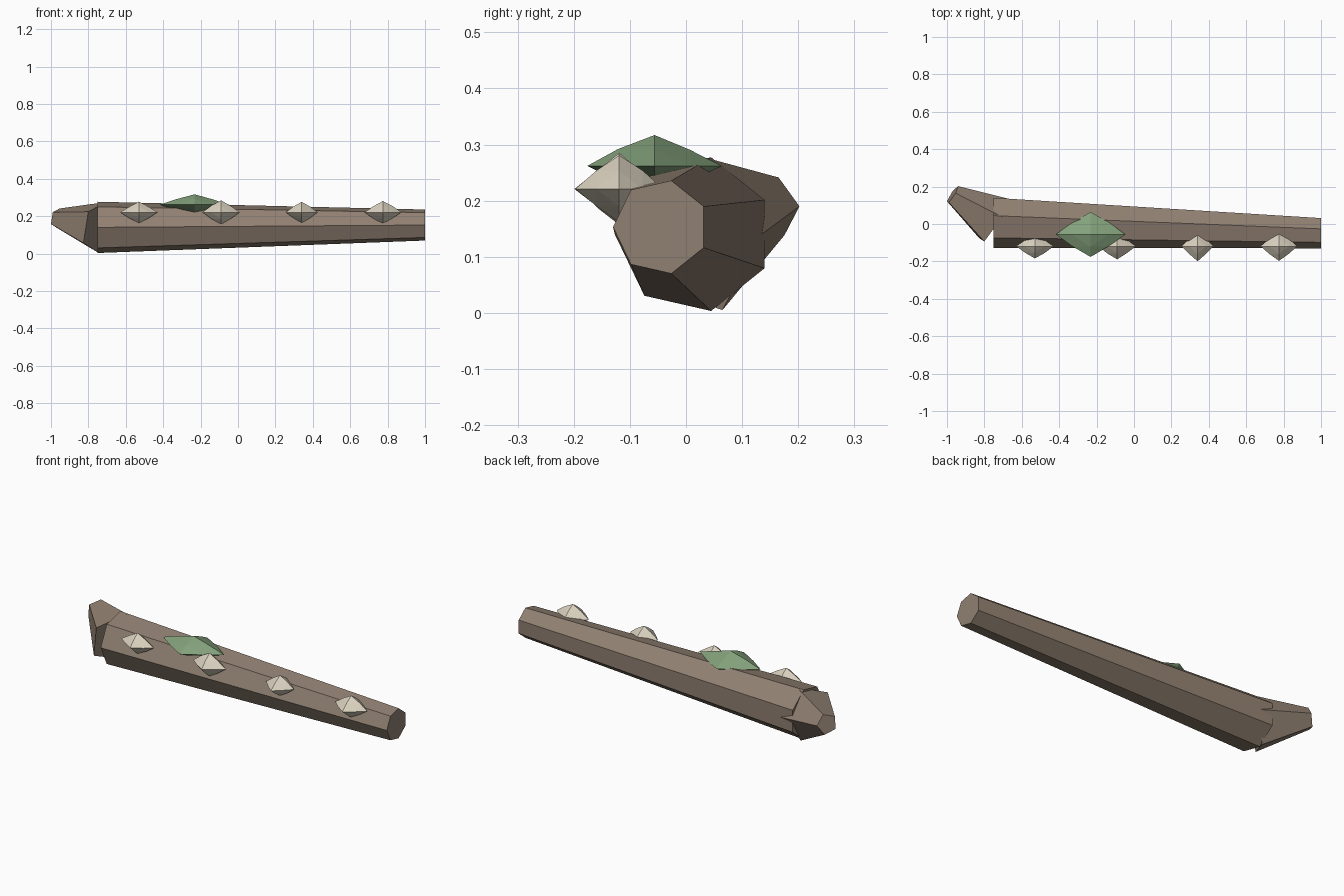
import bpy, bmesh, random
from math import cos, sin, tau, pi
from mathutils import Vector

if "Cube" in bpy.data.objects:
    bpy.data.objects.remove(bpy.data.objects["Cube"])

random.seed(4)


def material(name, rgb):
    m = bpy.data.materials.new(name)
    m.diffuse_color = (*rgb, 1)
    m.use_nodes = True
    m.node_tree.nodes["Principled BSDF"].inputs["Base Color"].default_value = m.diffuse_color
    return m


bark = material("bark", (0.28, 0.215, 0.165))
cream = material("mushroom_cream", (0.70, 0.64, 0.52))
moss_green = material("moss_green", (0.23, 0.36, 0.20))


def finish(name, bm, mat):
    bmesh.ops.recalc_face_normals(bm, faces=bm.faces)
    me = bpy.data.meshes.new(name)
    bm.to_mesh(me)
    bm.free()
    me.materials.append(mat)
    ob = bpy.data.objects.new(name, me)
    bpy.context.collection.objects.link(ob)
    return ob


def tapered(name, sides, rings, u, w, start, mat):
    """Capped prism lofted through (centre, radius) rings lying in the u-w plane."""
    bm = bmesh.new()
    loops = []
    for c, r in rings:
        angles = [start + tau * i / sides for i in range(sides)]
        loops.append([bm.verts.new(Vector(c) + r * (cos(a) * u + sin(a) * w)) for a in angles])
    for a, b in zip(loops, loops[1:]):
        for i in range(sides):
            j = (i + 1) % sides
            bm.faces.new((a[i], a[j], b[j], b[i]))
    bm.faces.new(loops[0])
    bm.faces.new(loops[-1])
    return finish(name, bm, mat)


def lump(name, centre, size, mat, bulge=1.06, jitter=0.03):
    """Flattened octahedron, each edge split once."""
    bm = bmesh.new()
    axes = [Vector(v) for v in ((1, 0, 0), (0, 1, 0), (-1, 0, 0), (0, -1, 0))]
    ring = [bm.verts.new(v) for v in axes]
    for z in (1, -1):
        tip = bm.verts.new((0, 0, z))
        for i in range(4):
            bm.faces.new((ring[i], ring[(i + 1) % 4], tip))
    bmesh.ops.subdivide_edges(bm, edges=bm.edges[:], cuts=1, use_grid_fill=True)
    for v in bm.verts:
        if v.co.length < 0.9:
            v.co *= bulge + random.uniform(-jitter, jitter)
        v.co = Vector(centre) + Vector([a * b for a, b in zip(v.co, size)])
    return finish(name, bm, mat)


# Seven-sided log
log_end = Vector((-0.75, 0.0134, 0.1405))
Y, Z = Vector((0, 1, 0)), Vector((0, 0, 1))
tapered("log", 7, [(log_end, 0.1405), ((1, -0.045, 0.153), 0.085)], Y, Z, pi, bark)

# Five-sided broken stub at the thick end
stub_tip = Vector((-0.971, 0.156, 0.19))
axis = (stub_tip - log_end).normalized()
u = Z.cross(axis).normalized() * -1
w = u.cross(axis).normalized()
if w.z < 0:
    w.negate()
tapered("stub", 5, [(log_end, 0.145), (stub_tip, 0.055)], u, w, 0, bark)

# Row of mushrooms along the front edge
for i, (x, rx, ry, rz) in enumerate([(-0.53, 0.10, 0.065, 0.057), (-0.09, 0.10, 0.07, 0.064),
                                     (0.34, 0.085, 0.08, 0.056), (0.775, 0.098, 0.078, 0.06)]):
    lump(f"mushroom_{i + 1}", (x, -0.119, 0.221), (rx, ry, rz), cream)

# Moss patch
lump("moss", (-0.232, -0.056, 0.262), (0.186, 0.12, 0.055), moss_green)
